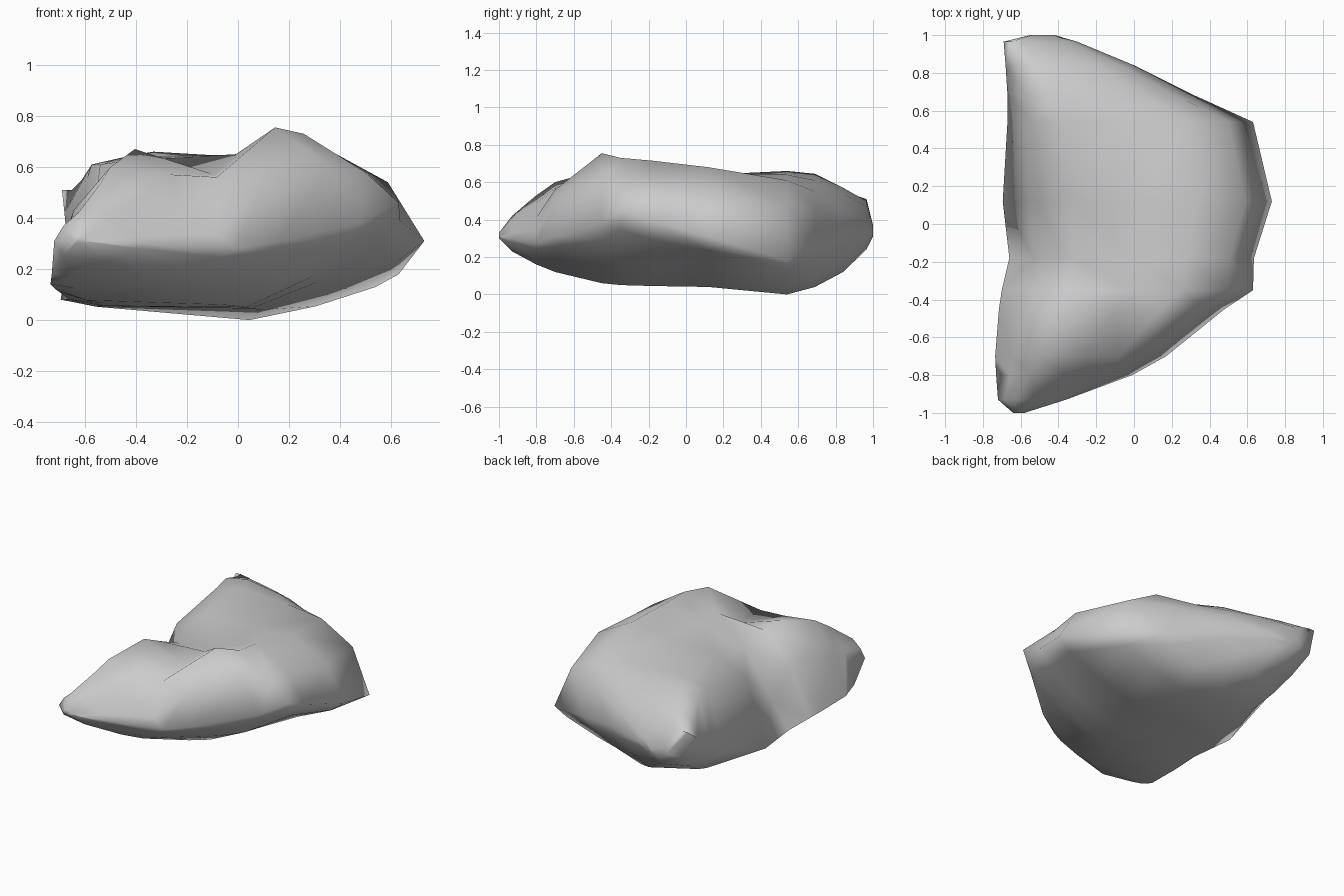
import bpy, bmesh, math

# Cross-sections front to back:
# y, left x, left z, right x, right z, five top heights, bottom height
SECTIONS = [
    (-1.00, -.64, .31, -.58, .31, .32, .33, .33, .32, .31, .30),
    (-.93, -.72, .31, -.36, .30, .37, .42, .41, .37, .33, .23),
    (-.80, -.73, .18, -.01, .28, .38, .53, .49, .41, .34, .16),
    (-.70, -.735, .14, .17, .31, .43, .60, .57, .56, .49, .12),
    (-.45, -.715, .12, .48, .38, .46, .67, .57, .755, .60, .06),
    (-.35, -.70, .11, .63, .46, .42, .63, .65, .73, .58, .05),
    (-.18, -.66, .08, .635, .39, .25, .56, .63, .715, .58, .045),
    (.12, -.695, .08, .73, .31, .52, .64, .65, .68, .54, .04),
    (.54, -.67, .21, .63, .18, .61, .66, .64, .61, .48, .0),
    (.69, -.67, .31, .30, .25, .61, .645, .61, .55, .47, .04),
    (.84, -.68, .42, .00, .33, .55, .57, .54, .51, .45, .12),
    (.965, -.69, .51, -.30, .35, .51, .50, .47, .43, .39, .24),
    (1.00, -.55, .34, -.42, .32, .37, .37, .36, .35, .34, .31),
]
TOP_U = (.10, .26, .52, .72, .90)
BOTTOM = ((.93, .72), (.75, .30), (.55, 0), (.1, .3))  # position, rise to edge


def ring(y, xl, zl, xr, zr, *heights):
    """One closed cross-section: left edge, top, right edge, underside."""
    zb, w = heights[-1], xr - xl
    pts = [(xl, y, zl)]
    pts += [(xl + w * u, y, z) for u, z in zip(TOP_U, heights)]
    pts.append((xr, y, zr))
    for u, f in BOTTOM:
        edge = zr if u > .5 else zl
        pts.append((xl + w * u, y, zb + f * (edge - zb)))
    return pts


# Rock body: loft through the sections and cap both ends
bm = bmesh.new()
rings = [[bm.verts.new(p) for p in ring(*s)] for s in SECTIONS]
n = len(rings[0])
for a, b in zip(rings, rings[1:]):
    for i in range(n):
        j = (i + 1) % n
        bm.faces.new((a[i], a[j], b[j], b[i]))
bm.faces.new(rings[0])
bm.faces.new(rings[-1])
bmesh.ops.triangulate(bm, faces=bm.faces[:])
bmesh.ops.recalc_face_normals(bm, faces=bm.faces[:])
mesh = bpy.data.meshes.new("rock")
bm.to_mesh(mesh)
bm.free()
rock = bpy.data.objects.new("rock", mesh)
bpy.context.collection.objects.link(rock)
bpy.context.view_layer.objects.active = rock
rock.select_set(True)
bpy.ops.object.shade_smooth_by_angle(angle=math.radians(80))
